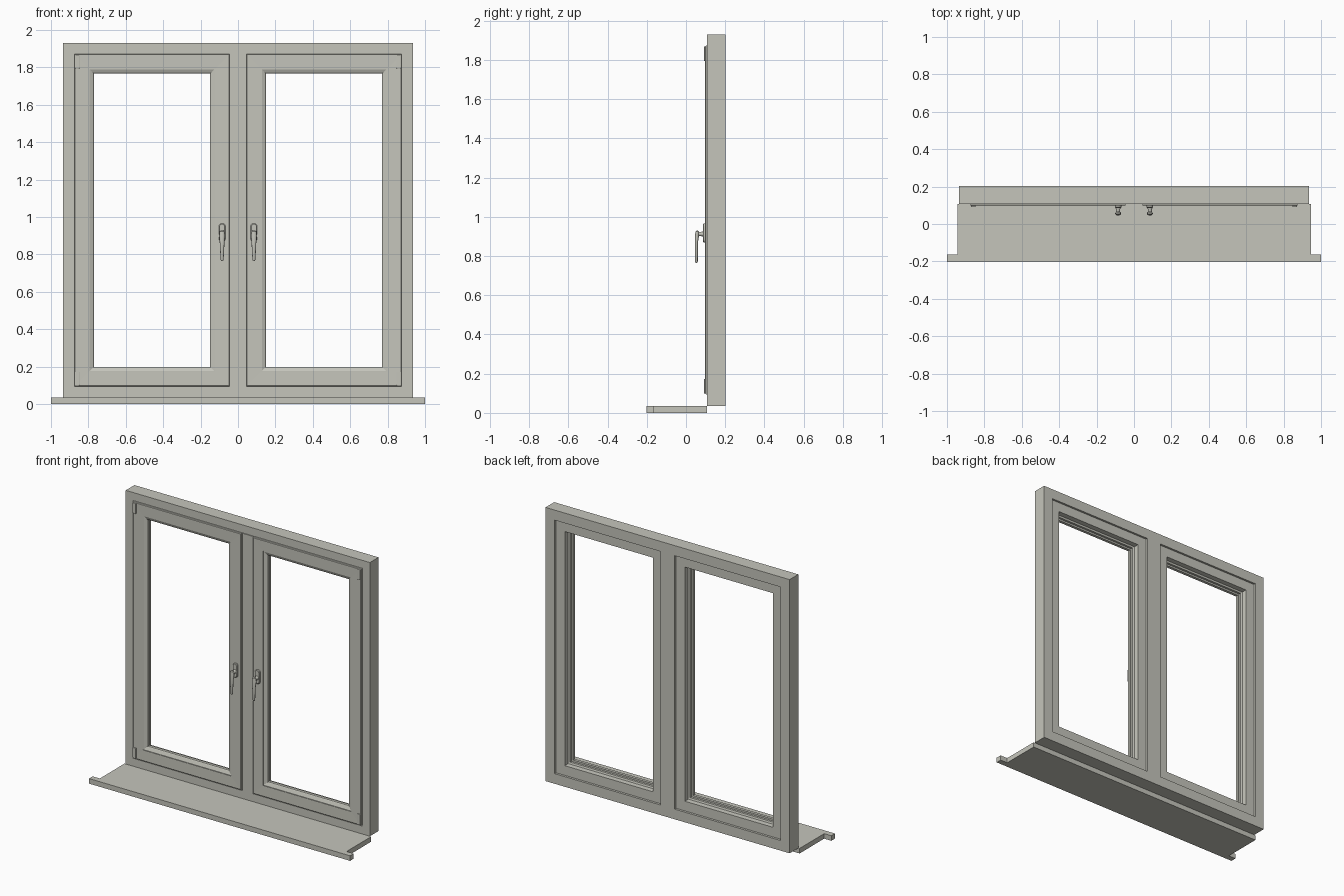
import bpy
import bmesh
from math import cos, sin, pi
from mathutils import Vector

cube = bpy.data.objects.get("Cube")
if cube:
    bpy.data.objects.remove(cube)

# Single painted colour
COLOUR = (0.56, 0.56, 0.50, 1)
paint = bpy.data.materials.new("warm grey paint")
paint.use_nodes = True
paint.diffuse_color = COLOUR
bsdf = paint.node_tree.nodes["Principled BSDF"]
bsdf.inputs["Base Color"].default_value = COLOUR
bsdf.inputs["Roughness"].default_value = 0.6


def finish(bm, name, smooth=False):
    bmesh.ops.recalc_face_normals(bm, faces=bm.faces)
    mesh = bpy.data.meshes.new(name)
    bm.to_mesh(mesh)
    bm.free()
    mesh.materials.append(paint)
    obj = bpy.data.objects.new(name, mesh)
    bpy.context.collection.objects.link(obj)
    if smooth:
        bpy.ops.object.select_all(action='DESELECT')
        obj.select_set(True)
        bpy.context.view_layer.objects.active = obj
        bpy.ops.object.shade_smooth_by_angle(angle=0.6)
    return obj


def loft(name, loops, wrap=False, smooth=False):
    """Skin a list of equal-length closed loops, capped unless wrapped."""
    bm = bmesh.new()
    rows = [[bm.verts.new(p) for p in loop] for loop in loops]
    n = len(rows[0])
    pairs = list(zip(rows, rows[1:] + rows[:1])) if wrap else list(zip(rows, rows[1:]))
    for a, b in pairs:
        for i in range(n):
            j = (i + 1) % n
            bm.faces.new((a[i], a[j], b[j], b[i]))
    if not wrap:
        bm.faces.new(rows[0])
        bm.faces.new(rows[-1])
    return finish(bm, name, smooth)


def rect_frame(name, x0, x1, z0, z1, profile):
    """Sweep an (inset, y) profile around a rectangle with mitred corners."""
    loops = [[(x0 + d, y, z0 + d), (x1 - d, y, z0 + d),
              (x1 - d, y, z1 - d), (x0 + d, y, z1 - d)] for d, y in profile]
    return loft(name, loops, wrap=True)


def box(name, x0, x1, y0, y1, z0, z1, bevel=0):
    bm = bmesh.new()
    bmesh.ops.create_cube(bm, size=1)
    for v in bm.verts:
        v.co = Vector(((x0 + x1) / 2 + v.co.x * (x1 - x0),
                       (y0 + y1) / 2 + v.co.y * (y1 - y0),
                       (z0 + z1) / 2 + v.co.z * (z1 - z0)))
    if bevel:
        bmesh.ops.bevel(bm, geom=bm.edges[:], offset=bevel, segments=2,
                        profile=0.5, affect='EDGES')
    return finish(bm, name)


def ring_z(x, y, z, rx, ry, n=16):
    return [(x + rx * cos(2 * pi * i / n), y + ry * sin(2 * pi * i / n), z) for i in range(n)]


def ring_y(x, y, z, r, stretch=0, n=24):
    """Circle facing the front, optionally stretched to a stadium."""
    pts = []
    for i in range(n):
        a = 2 * pi * (i + 0.5) / n
        pts.append((x + r * cos(a), y, z + r * sin(a) + (stretch if sin(a) > 0 else -stretch)))
    return pts


FRONT, BACK = 0.107, 0.202

# Sill board with projecting front ears
outline = [(-1, -0.202), (1, -0.202), (1, -0.162), (0.945, -0.162),
           (0.945, FRONT), (-0.945, FRONT), (-0.945, -0.162), (-1, -0.162)]
loft("window_sill", [[(x, y, z) for x, y in outline] for z in (0, 0.035)])

# Outer frame and central post
rect_frame("outer_frame", -0.935, 0.935, 0.035, 1.93,
           [(0, FRONT), (0, BACK), (0.07, BACK), (0.07, FRONT + 0.006),
            (0.055, FRONT + 0.006), (0.055, FRONT)])
box("central_post", -0.055, 0.055, FRONT + 0.006, BACK, 0.1, 1.865)
box("central_post_face", -0.04, 0.04, FRONT - 0.001, FRONT + 0.007, 0.088, 1.872)

# Sash: overlapping lip, chamfered edge, rebated back
sash = [(0, 0.113), (0, 0.101), (0.004, 0.098), (0.077, 0.099), (0.077, 0.103),
        (0.082, 0.103), (0.100, 0.111), (0.104, 0.115), (0.104, 0.135),
        (0.092, 0.135), (0.092, 0.150), (0.080, 0.154), (0.078, 0.188),
        (0.011, 0.188), (0.011, 0.113)]

for side, s in (("right", -1), ("left", 1)):
    x0, x1 = sorted((s * 0.045, s * 0.875))
    rect_frame(side + "_sash", x0, x1, 0.095, 1.872, sash)

    # Hinges on the outer stile
    h0, h1 = sorted((s * 0.848, s * 0.871))
    for level, z0 in (("lower", 0.1), ("upper", 1.795)):
        box(f"{side}_{level}_hinge", h0, h1, 0.091, 0.104, z0, z0 + 0.073, 0.002)

    # Handle: rounded plate, neck and tapered lever
    x = s * 0.085
    loft(side + "_handle_plate",
         [ring_y(x, y, 0.917, r, 0.031) for y, r in
          ((0.1, 0.018), (0.09, 0.018), (0.086, 0.014))], smooth=True)
    loft(side + "_handle_neck",
         [ring_y(x, y, 0.912, r) for y, r in
          ((0.088, 0.014), (0.078, 0.011), (0.056, 0.010))], smooth=True)
    loft(side + "_handle_lever",
         [ring_z(x, y, z, rx, ry) for y, z, rx, ry in
          ((0.057, 0.929, 0.006, 0.004), (0.057, 0.924, 0.013, 0.009),
           (0.056, 0.900, 0.016, 0.010), (0.053, 0.870, 0.013, 0.008),
           (0.053, 0.772, 0.008, 0.007), (0.053, 0.765, 0.005, 0.004))], smooth=True)
